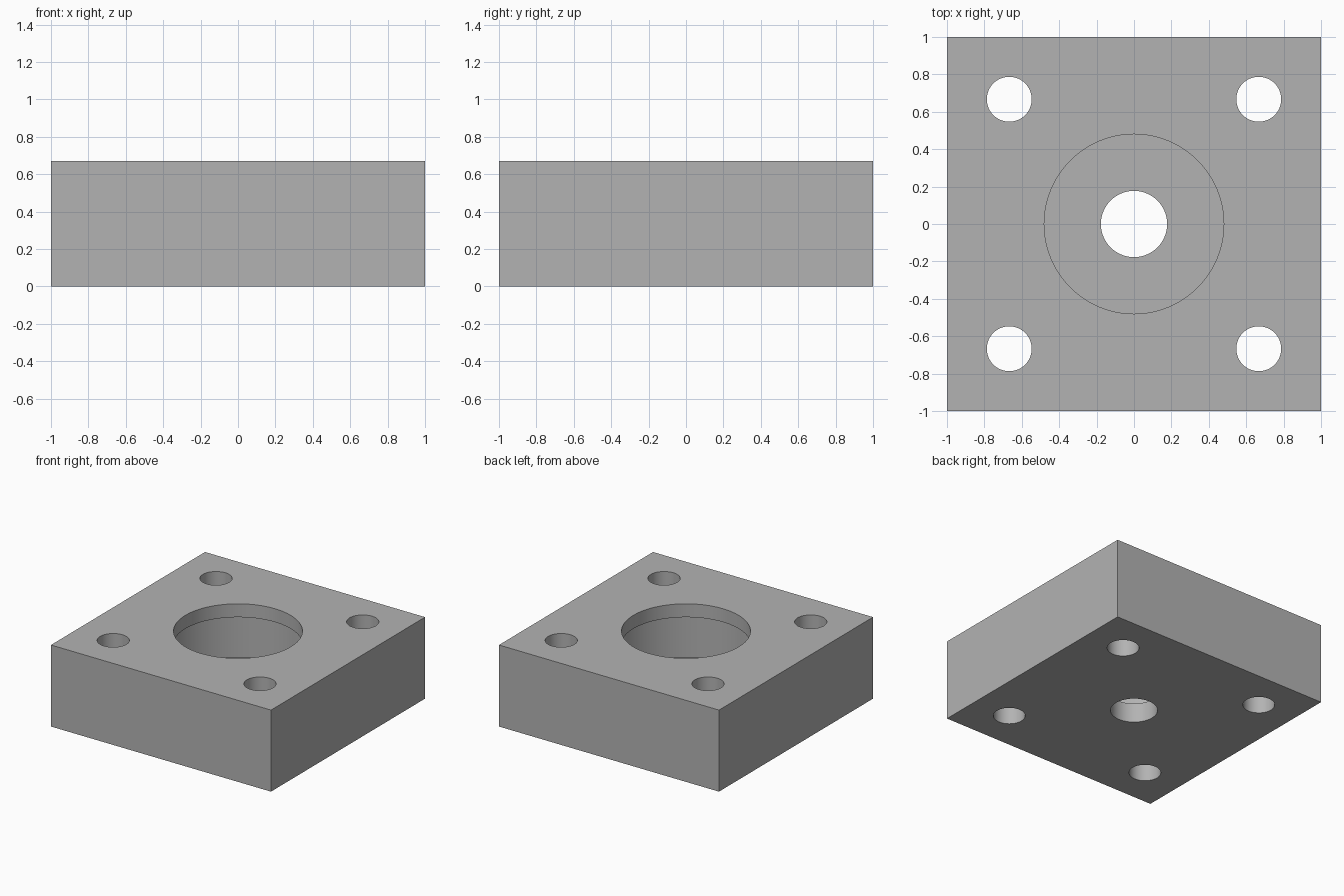
import bpy
from math import radians

SIZE, HEIGHT = 2.0, 0.67
FLOOR, LIP = 0.16, 0.56        # underside and top of the undercut pocket
OVER = 0.1                     # cutter overshoot

cube = bpy.data.objects.get("Cube")
if cube:
    bpy.data.objects.remove(cube, do_unlink=True)

grey = bpy.data.materials.new("plain grey")
grey.use_nodes = True
colour = (0.45, 0.45, 0.45, 1)
grey.diffuse_color = colour
grey.node_tree.nodes["Principled BSDF"].inputs["Base Color"].default_value = colour

# Square block
bpy.ops.mesh.primitive_cube_add(size=1, location=(0, 0, HEIGHT / 2))
block = bpy.context.object
block.name = "mounting_block"
block.scale = (SIZE, SIZE, HEIGHT)
bpy.ops.object.transform_apply(location=True, rotation=False, scale=True)
block.data.materials.append(grey)


def bore(name, radius, bottom, top, x=0, y=0):
    """Cut an upright round hole into the block."""
    bpy.ops.mesh.primitive_cylinder_add(
        vertices=96, radius=radius, depth=top - bottom,
        location=(x, y, (bottom + top) / 2))
    cutter = bpy.context.object
    cutter.name = name
    cutter.hide_render = True
    cutter.data.materials.append(grey)
    cut = block.modifiers.new(name, 'BOOLEAN')
    cut.operation = 'DIFFERENCE'
    cut.solver = 'EXACT'
    cut.object = cutter
    bpy.context.view_layer.objects.active = block
    bpy.ops.object.modifier_apply(modifier=cut.name)
    bpy.data.objects.remove(cutter, do_unlink=True)


# Central pocket: round mouth, wider undercut chamber, shaft hole below
bore("pocket_chamber", 0.63, FLOOR, LIP)
bore("pocket_mouth", 0.48, (FLOOR + LIP) / 2, HEIGHT + OVER)
bore("shaft_hole", 0.177, -OVER, (FLOOR + LIP) / 2)

# Corner bolt holes
for sx in (-1, 1):
    for sy in (-1, 1):
        bore("bolt_hole", 0.12, -OVER, HEIGHT + OVER, sx * 0.667, sy * 0.667)

# Smooth walls with crisp rims
bpy.ops.object.select_all(action='DESELECT')
block.select_set(True)
bpy.context.view_layer.objects.active = block
bpy.ops.object.shade_smooth_by_angle(angle=radians(30))
